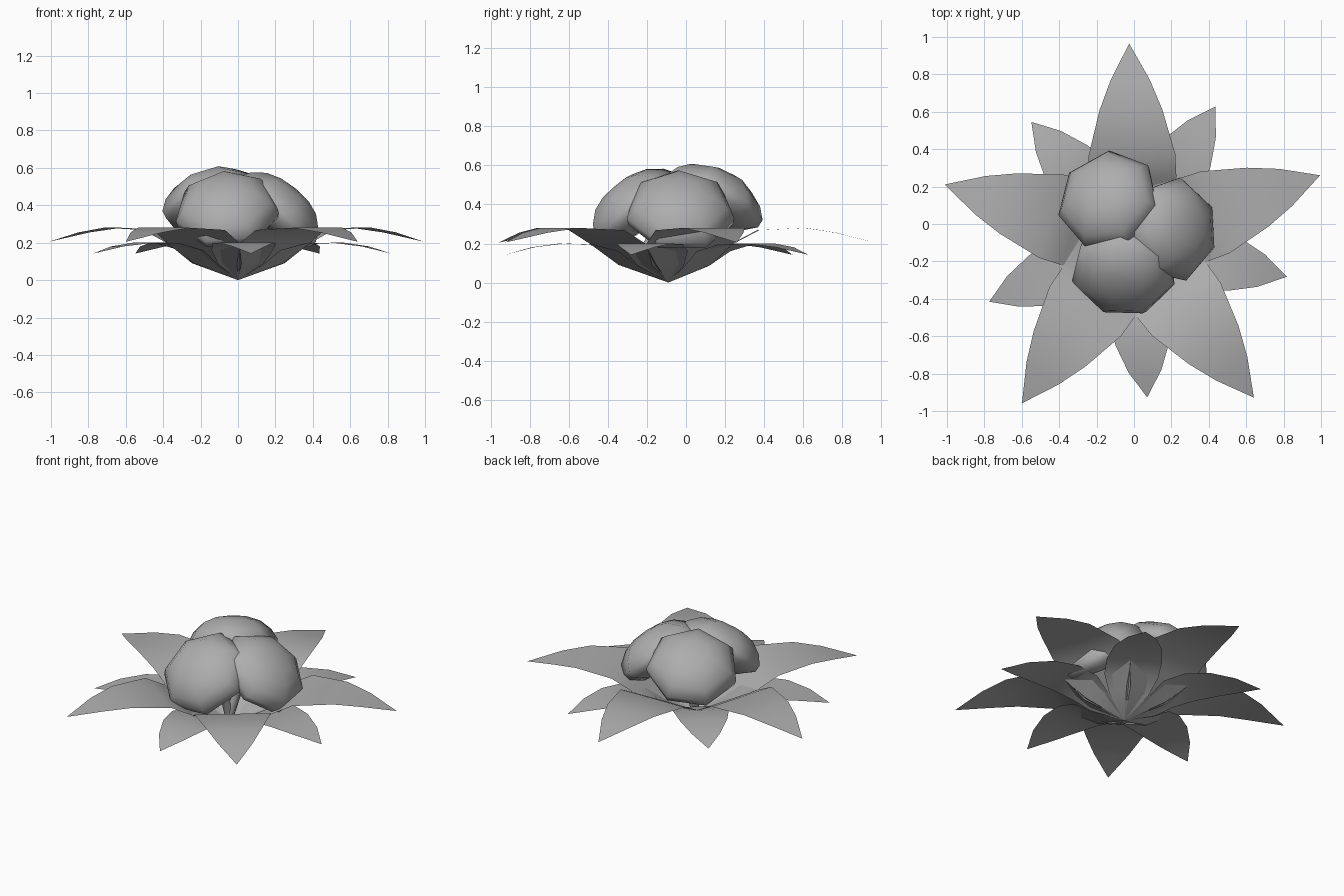
import bpy
import bmesh
from math import cos, sin, radians, pi
from mathutils import Vector, Matrix

cube = bpy.data.objects.get("Cube")
if cube:
    bpy.data.objects.remove(cube)

GREY = (0.42, 0.42, 0.42, 1)
grey = bpy.data.materials.new("plain grey")
grey.use_nodes = True
grey.diffuse_color = GREY
grey.node_tree.nodes["Principled BSDF"].inputs["Base Color"].default_value = GREY

ROOT = Vector((0, -0.09, 0))


def add_mesh(name, bm, matrix, angle):
    mesh = bpy.data.meshes.new(name)
    bm.to_mesh(mesh)
    bm.free()
    mesh.materials.append(grey)
    obj = bpy.data.objects.new(name, mesh)
    bpy.context.collection.objects.link(obj)
    obj.matrix_world = matrix
    bpy.ops.object.select_all(action="DESELECT")
    obj.select_set(True)
    bpy.context.view_layer.objects.active = obj
    bpy.ops.object.shade_smooth_by_angle(angle=radians(angle))


def leaf(name, profile, heading):
    """Thin arched blade: profile rows are (distance, height, half width)."""
    bm = bmesh.new()
    rows = []
    for r, z, w in profile:
        sides = (-1, 0, 1) if w else (0,)
        rows.append([bm.verts.new((r, s * w, z)) for s in sides])
    for a, b in zip(rows, rows[1:]):
        if len(a) == 1:
            bm.faces.new((a[0], b[0], b[1]))
            bm.faces.new((a[0], b[1], b[2]))
        elif len(b) == 1:
            bm.faces.new((a[0], b[0], a[1]))
            bm.faces.new((a[1], b[0], a[2]))
        else:
            for i in range(2):
                bm.faces.new((a[i], b[i], b[i + 1], a[i + 1]))
    bmesh.ops.recalc_face_normals(bm, faces=bm.faces)
    if sum(f.normal.z for f in bm.faces) < 0:
        bmesh.ops.reverse_faces(bm, faces=bm.faces)
    add_mesh(name, bm, Matrix.Translation(ROOT) @ Matrix.Rotation(radians(heading), 4, "Z"), 50)


# Two rings of five leaves
LARGE = [(0, 0, 0), (0.2, 0.09, 0.16), (0.33, 0.2, 0.235), (0.46, 0.268, 0.232),
         (0.7, 0.28, 0.168), (0.86, 0.255, 0.105), (1.055, 0.205, 0)]
SMALL = [(0, 0, 0), (0.17, 0.085, 0.12), (0.27, 0.16, 0.165), (0.4, 0.195, 0.17),
         (0.55, 0.2, 0.145), (0.7, 0.18, 0.088), (0.84, 0.142, 0)]
for i in range(5):
    leaf(f"large_leaf_{i + 1}", LARGE, 91.4 + 72 * i)
    leaf(f"small_leaf_{i + 1}", SMALL, 58.8 + 72 * i)

# Seven-sided cap with a low crown, from the crown round to the underside
SIDES = 7
CAP = [(0.1, 0.143), (0.18, 0.115), (0.245, 0.062), (0.283, 0), (0.275, -0.045), (0.18, -0.1)]


def cap(name, centre, heading, tilt, spin):
    bm = bmesh.new()
    step = 2 * pi / SIDES
    rings = [[bm.verts.new((r * cos(k * step), r * sin(k * step), z)) for k in range(SIDES)]
             for r, z in CAP]
    top, under = bm.verts.new((0, 0, 0.152)), bm.verts.new((0, 0, -0.11))
    for k in range(SIDES):
        n = (k + 1) % SIDES
        bm.faces.new((top, rings[0][k], rings[0][n]))
        bm.faces.new((under, rings[-1][n], rings[-1][k]))
        for a, b in zip(rings, rings[1:]):
            bm.faces.new((a[k], b[k], b[n], a[n]))
    bmesh.ops.recalc_face_normals(bm, faces=bm.faces)
    turn = (Matrix.Rotation(radians(heading), 4, "Z") @ Matrix.Rotation(radians(tilt), 4, "Y")
            @ Matrix.Rotation(radians(spin), 4, "Z"))
    add_mesh(name, bm, Matrix.Translation(centre) @ turn, 60)


def stem(name, end):
    """Stalk rising from the root, then leaning out to a cap."""
    curve = bpy.data.curves.new(name, "CURVE")
    curve.dimensions = "3D"
    curve.bevel_depth = 0.028
    curve.bevel_resolution = 1
    spline = curve.splines.new("POLY")
    spline.points.add(2)
    end = Vector(end)
    foot = ROOT + Vector((0, 0, 0.04))
    bend = foot.lerp(end, 0.25) + Vector((0, 0, 0.1))
    for point, co in zip(spline.points, (foot, bend, end)):
        point.co = (*co, 1)
    curve.materials.append(grey)
    bpy.context.collection.objects.link(bpy.data.objects.new(name, curve))


# Three leaning caps on their stems
for label, centre, heading, tilt, spin in (
        ("back", (-0.14, 0.13, 0.425), 130, 28, -38),
        ("left", (0.215, -0.03, 0.37), 3, 40, 26),
        ("front", (-0.06, -0.265, 0.38), -98, 40, 34)):
    cap(f"{label}_cap", centre, heading, tilt, spin)
    stem(f"{label}_stem", centre)
